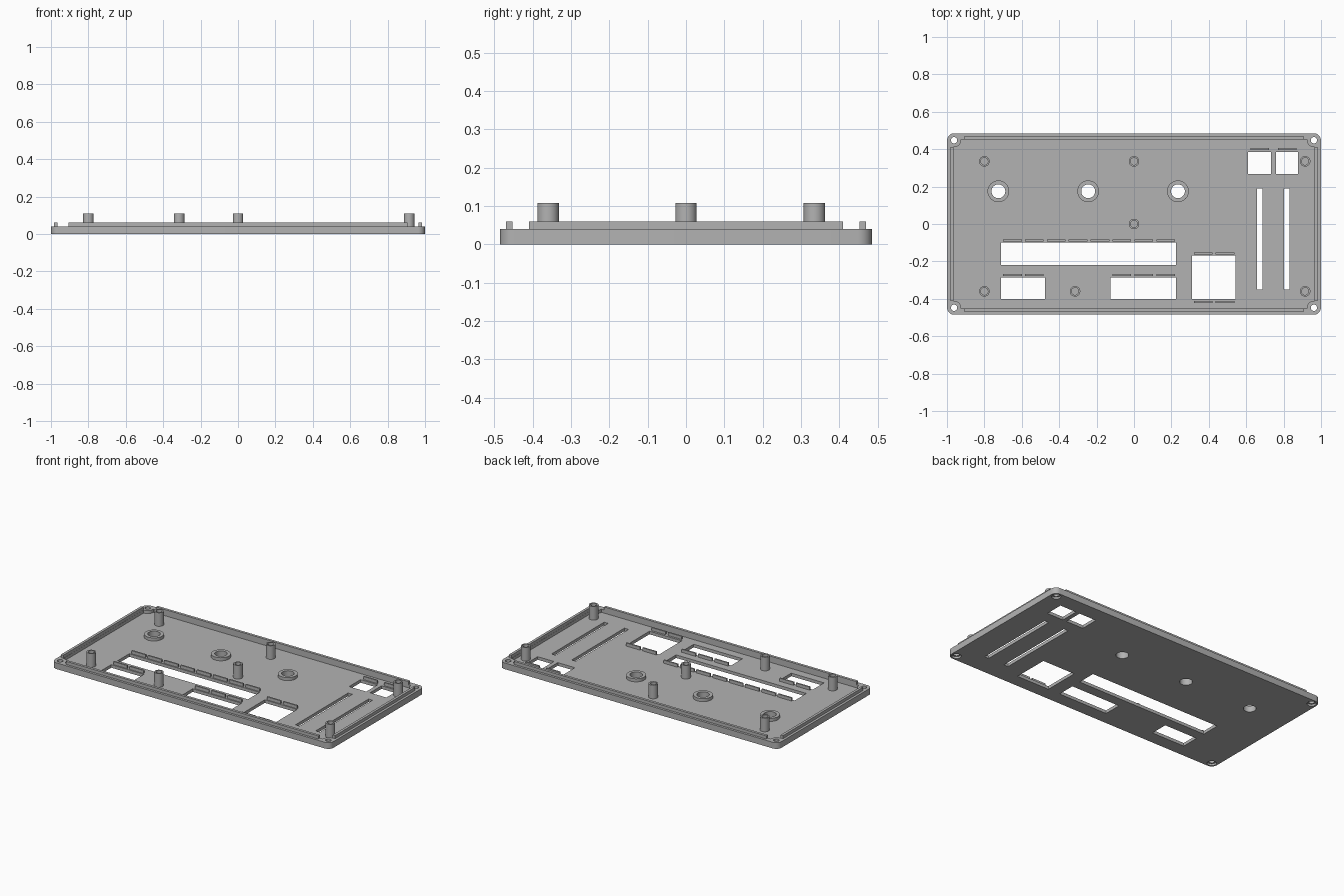
import bpy
import bmesh
from math import cos, sin, pi

cube = bpy.data.objects.get("Cube")
if cube:
    bpy.data.objects.remove(cube, do_unlink=True)

GREY = bpy.data.materials.new("grey plastic")
GREY.use_nodes = True
COLOUR = (0.45, 0.45, 0.45, 1)
GREY.diffuse_color = COLOUR
GREY.node_tree.nodes["Principled BSDF"].inputs["Base Color"].default_value = COLOUR

HX, HY = 1.0, 0.485            # half size of the panel
FLOOR, RIM, LIP, POST = 0.02, 0.04, 0.06, 0.108
CX, CY, BOSS = 0.962, 0.448, 0.037   # corner screw position and boss radius
SIGNS = [(1, 1), (-1, 1), (-1, -1), (1, -1)]


def circle(x, y, r, n=32):
    return [(x + r * cos(2 * pi * i / n), y + r * sin(2 * pi * i / n)) for i in range(n)]


def rect(x0, x1, y0, y1):
    return [(x0, y0), (x1, y0), (x1, y1), (x0, y1)]


def corner_arcs(reverse):
    """Outline with an arc round each screw: bulging out, or biting inwards."""
    pts = []
    for k in range(4):
        sx, sy = SIGNS[k]
        for i in range(9):
            t = i / 8 * pi / 2
            a = k * pi / 2 + t
            if reverse:
                a = k * pi / 2 - pi / 2 - t
            pts.append((sx * CX + BOSS * cos(a), sy * CY + BOSS * sin(a)))
            if reverse and i == 0:      # square step back to the wall
                pts.insert(-1, (sx * 0.965, pts[-1][1]) if k % 2 == 0
                           else (pts[-1][0], sy * 0.453))
            if reverse and i == 8:
                pts.append((pts[-1][0], sy * 0.453) if k % 2 == 0
                           else (sx * 0.965, pts[-1][1]))
    return pts


def prisms(name, outlines, z0, z1):
    """One object made of straight extrusions of the given outlines."""
    bm = bmesh.new()
    for pts in outlines:
        low = bm.faces.new([bm.verts.new((x, y, z0)) for x, y in pts])
        ext = bmesh.ops.extrude_face_region(bm, geom=[low])["geom"]
        top = [v for v in ext if isinstance(v, bmesh.types.BMVert)]
        bmesh.ops.translate(bm, verts=top, vec=(0, 0, z1 - z0))
    return finish(name, bm)


def revolve(name, centres, profile, n=32):
    """Closed (radius, z) profile spun into a ring at every centre."""
    bm = bmesh.new()
    for x, y in centres:
        loops = [[bm.verts.new((px, py, z)) for px, py in circle(x, y, r, n)]
                 for r, z in profile]
        for a, b in zip(loops, loops[1:] + loops[:1]):
            for i in range(n):
                j = (i + 1) % n
                bm.faces.new((a[i], a[j], b[j], b[i]))
    return finish(name, bm)


def finish(name, bm):
    bmesh.ops.recalc_face_normals(bm, faces=bm.faces)
    mesh = bpy.data.meshes.new(name)
    bm.to_mesh(mesh)
    bm.free()
    mesh.materials.append(GREY)
    ob = bpy.data.objects.new(name, mesh)
    bpy.context.collection.objects.link(ob)
    return ob


def cut(ob, cutter):
    cutter.hide_render = True
    mod = ob.modifiers.new("cut", "BOOLEAN")
    mod.operation, mod.solver, mod.object = "DIFFERENCE", "EXACT", cutter
    deps = bpy.context.evaluated_depsgraph_get()
    mesh = bpy.data.meshes.new_from_object(ob.evaluated_get(deps))
    ob.modifiers.clear()
    ob.data = mesh
    bpy.data.objects.remove(cutter, do_unlink=True)


# Tray with rounded corners, hollowed around the four screw bosses
panel = prisms("panel", [corner_arcs(False)], 0, RIM)
cut(panel, prisms("cavity", [corner_arcs(True)], FLOOR, 0.2))

# Windows, slots, knob holes and screw holes
windows = [
    rect(-0.71, 0.225, -0.22, -0.10),
    rect(-0.71, -0.475, -0.40, -0.285),
    rect(-0.125, 0.225, -0.40, -0.285),
    rect(0.31, 0.542, -0.40, -0.168),
    rect(0.61, 0.733, 0.267, 0.385),
    rect(0.76, 0.877, 0.267, 0.385),
    rect(0.657, 0.687, -0.35, 0.19),
    rect(0.803, 0.832, -0.35, 0.19),
]
knobs = [(-0.725, 0.175), (-0.245, 0.175), (0.235, 0.175)]
screws = [(sx * CX, sy * CY) for sx, sy in SIGNS]
holes = windows + [circle(x, y, 0.037) for x, y in knobs]
holes += [circle(x, y, 0.017) for x, y in screws]
cut(panel, prisms("openings", holes, -0.1, 0.2))
cut(panel, prisms("screw_head_recesses", [circle(x, y, 0.027) for x, y in screws], -0.1, 0.012))

# Locating lip on each edge
lips = []
for s in (-1, 1):
    lips.append(rect(-0.905, 0.905, *sorted((s * 0.453, s * 0.47))))
    lips.append(rect(*sorted((s * 0.966, s * 0.983)), -0.41, 0.41))
prisms("locating_lips", lips, RIM - 0.005, LIP)

# Collars round the knob holes
revolve("knob_collars", knobs,
        [(0.037, FLOOR - 0.002), (0.058, FLOOR - 0.002), (0.058, RIM), (0.037, RIM)])

# Hollow mounting posts
posts = [(-0.8, 0.335), (0, 0.335), (0.915, 0.335), (0, 0),
         (-0.8, -0.36), (-0.315, -0.36), (0.915, -0.36)]
revolve("mounting_posts", posts,
        [(0.019, FLOOR - 0.002), (0.028, FLOOR - 0.002), (0.028, POST), (0.019, POST)])

# Short ribs beside the windows: first x, y, count
ribs = []
for x, y, count in [(-0.7, -0.088, 8), (-0.7, -0.273, 2), (-0.115, -0.273, 3),
                    (0.32, -0.157, 2), (0.32, -0.418, 2), (0.622, 0.4, 1), (0.77, 0.4, 1)]:
    for i in range(count):
        left = x + i * 0.117
        ribs.append(rect(left, left + 0.1, y - 0.005, y + 0.005))
prisms("window_ribs", ribs, FLOOR - 0.002, RIM)

# Smooth round walls, crisp edges
for ob in bpy.context.collection.objects:
    ob.select_set(ob.type == "MESH")
bpy.context.view_layer.objects.active = panel
bpy.ops.object.shade_smooth_by_angle(angle=pi / 6)
